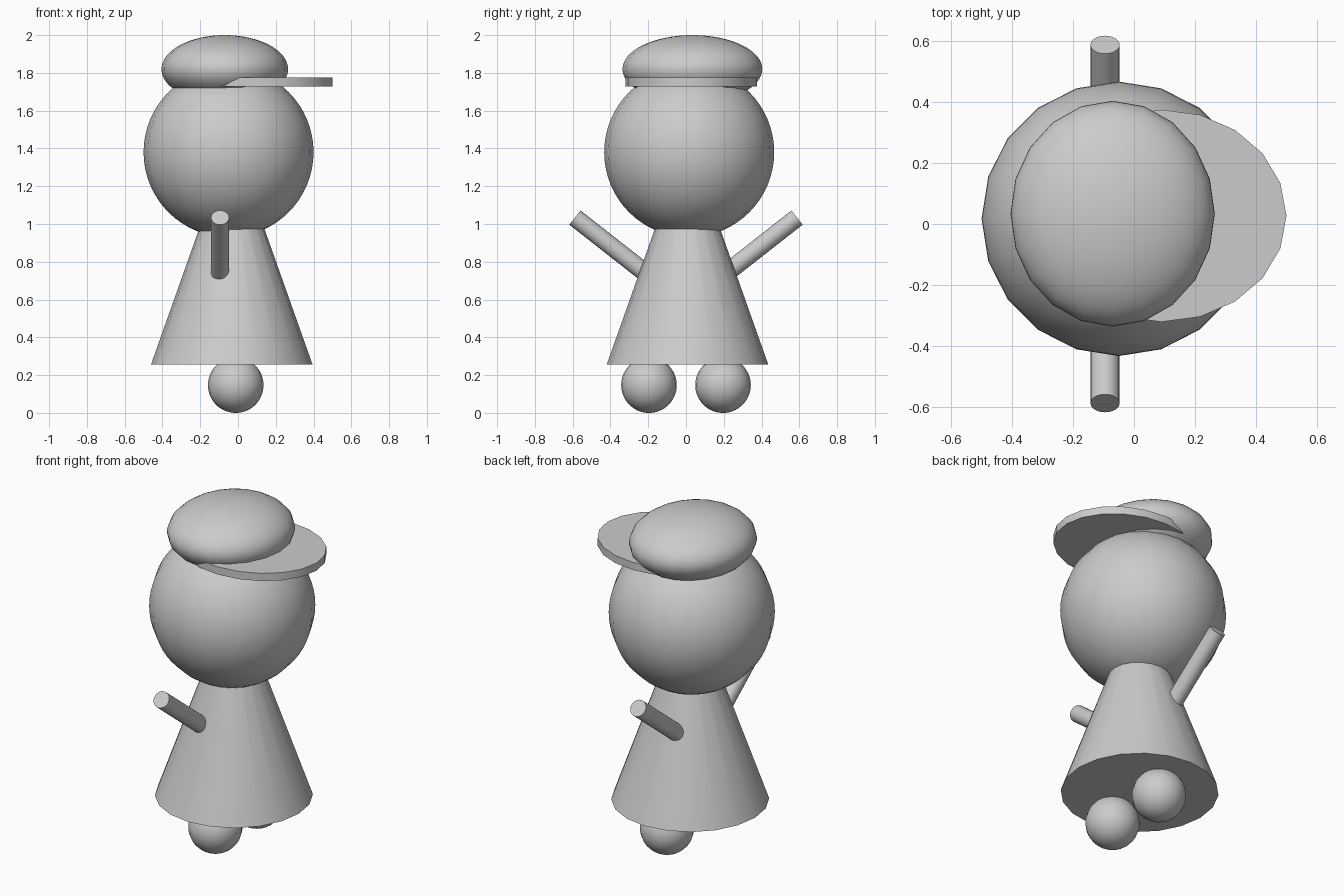
import bpy
from math import radians
from mathutils import Vector

if "Cube" in bpy.data.objects:
    bpy.data.objects.remove(bpy.data.objects["Cube"])

SIDES = 20


def finish(name):
    ob = bpy.context.object
    ob.name = name
    bpy.ops.object.transform_apply(location=False, rotation=True, scale=True)
    bpy.ops.object.shade_smooth_by_angle(angle=radians(35))
    return ob


def ball(name, centre, radii):
    bpy.ops.mesh.primitive_uv_sphere_add(segments=SIDES, ring_count=32, radius=1, location=centre)
    bpy.context.object.scale = radii
    return finish(name)


def rod(name, start, end, radius):
    a, b = Vector(start), Vector(end)
    bpy.ops.mesh.primitive_cylinder_add(
        vertices=SIDES, radius=radius, depth=(b - a).length,
        location=(a + b) / 2, rotation=(b - a).to_track_quat('Z', 'Y').to_euler())
    return finish(name)


# Flared dress body, narrowing up into the head
z_low, z_high = 0.255, 1.18
bpy.ops.mesh.primitive_cone_add(vertices=SIDES, radius1=0.428, radius2=0.1,
                                depth=z_high - z_low,
                                location=(-0.033, 0.008, (z_low + z_high) / 2))
finish("body")

# Head and soft cap
ball("head", (-0.05, 0.017, 1.38), (0.45, 0.45, 0.45))
ball("cap_crown", (-0.07, 0.034, 1.82), (0.335, 0.37, 0.18))

# Flat oval cap brim
bpy.ops.mesh.primitive_cylinder_add(vertices=SIDES, radius=1, depth=1,
                                    location=(0.09, 0.027, 1.752))
bpy.context.object.scale = (0.41, 0.348, 0.046)
finish("cap_brim")

# Raised arms and round feet, one per side
for side, label in ((-1, "near"), (1, "far")):
    rod(label + "_arm", (-0.095, side * 0.12, 0.667), (-0.095, side * 0.588, 1.034), 0.048)
    ball(label + "_foot", (-0.012, side * 0.196, 0.147), (0.147, 0.147, 0.147))
